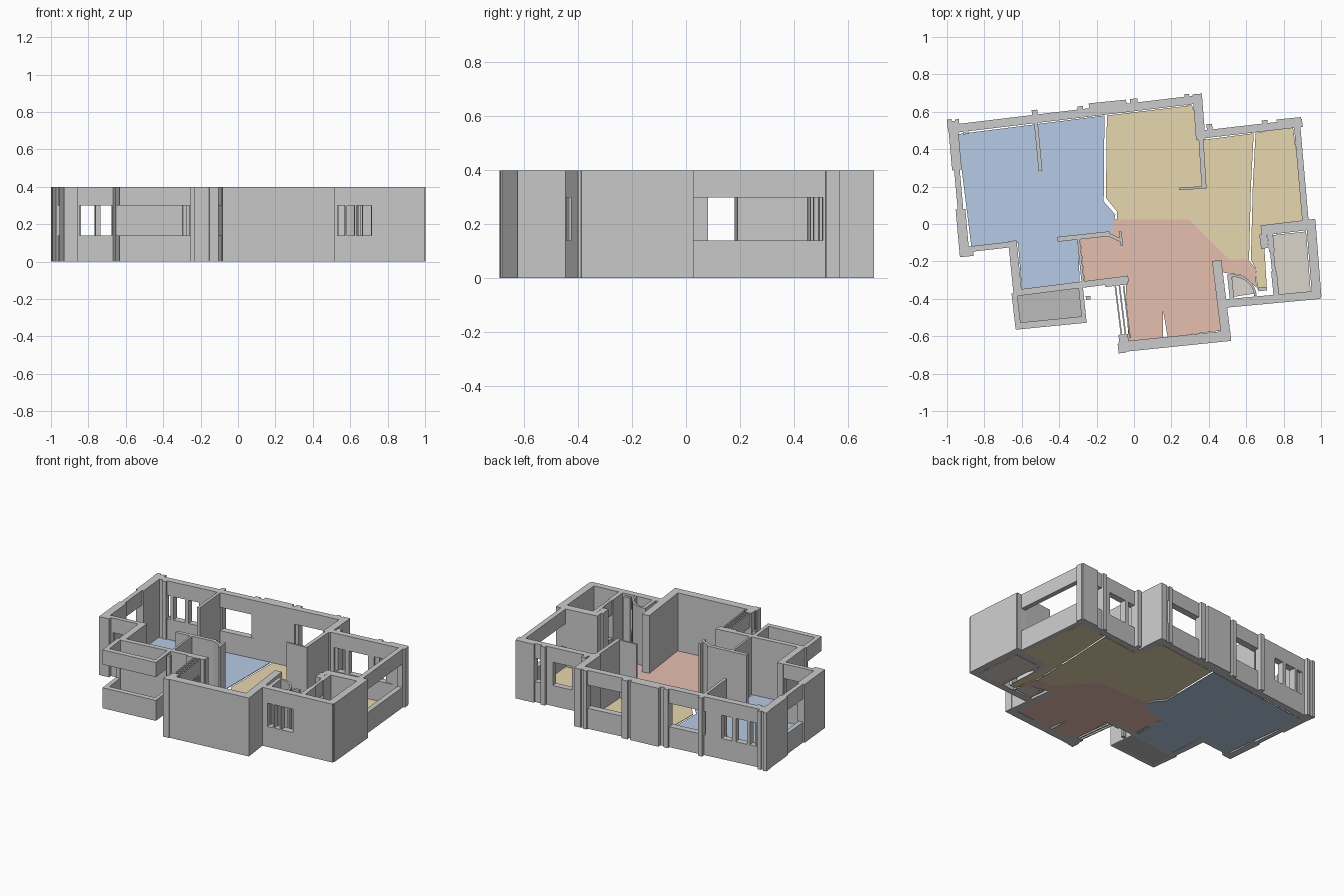
import bpy, bmesh, math
from mathutils import Vector

H, SILL, HEAD = 0.40, 0.14, 0.30


def finish(name, bm, mat=None):
    bmesh.ops.recalc_face_normals(bm, faces=bm.faces)
    me = bpy.data.meshes.new(name)
    bm.to_mesh(me)
    bm.free()
    ob = bpy.data.objects.new(name, me)
    bpy.context.collection.objects.link(ob)
    if mat:
        me.materials.append(mat)
    return ob


def prism(bm, pts, z0, z1):
    face = bm.faces.new([bm.verts.new((x, y, z0)) for x, y in pts])
    ext = bmesh.ops.extrude_face_region(bm, geom=[face], use_keep_orig=True)
    vs = [g for g in ext["geom"] if isinstance(g, bmesh.types.BMVert)]
    bmesh.ops.translate(bm, verts=vs, vec=(0, 0, z1 - z0))


def strip(bm, p, q, t, z0, z1):
    d = (q - p).normalized() * t / 2
    n = Vector((-d.y, d.x))
    prism(bm, [p - n, q - n, q + n, p + n], z0, z1)


def wall(name, p, q, t, gaps=(), ht=None):
    """Straight wall; gaps are window spans as fractions of its length."""
    bm = bmesh.new()
    p, q = Vector(p), Vector(q)
    pos = 0.0
    for a, b in gaps:
        if a > pos:
            strip(bm, p.lerp(q, pos), p.lerp(q, a), t, 0, H)
        for z0, z1 in ((0, SILL), (HEAD, H)):
            strip(bm, p.lerp(q, a), p.lerp(q, b), ht or t, z0, z1)
        pos = b
    if pos < 1:
        strip(bm, p.lerp(q, pos), q, t, 0, H)
    return finish(name, bm)


def floor(name, pts, color):
    mat = bpy.data.materials.new(name + "_colour")
    mat.diffuse_color = (*color, 1)
    bm = bmesh.new()
    prism(bm, pts, 0, 0.004)
    return finish(name, bm, mat)


# Room floors
BLUE, YELLOW = (0.47, 0.59, 0.78), (0.80, 0.68, 0.43)
RED, GREY, TAN = (0.79, 0.52, 0.43), (0.5, 0.5, 0.5), (0.70, 0.66, 0.60)
floor("blue_floor", [(-0.945, 0.48), (-0.158, 0.58), (-0.162, 0.12), (-0.10, 0.05),
                     (-0.12, -0.05), (-0.30, -0.07), (-0.29, -0.32), (-0.60, -0.355),
                     (-0.62, -0.10), (-0.87, -0.12)], BLUE)
floor("yellow_floor", [(-0.145, 0.58), (0.31, 0.635), (0.37, 0.45), (0.64, 0.485),
                       (0.625, 0.2), (0.615, -0.19), (0.51, -0.19), (0.295, 0.025),
                       (-0.09, 0.025), (-0.09, 0.065), (-0.15, 0.14)], YELLOW)
floor("east_yellow_floor", [(0.65, 0.487), (0.85, 0.52), (0.915, 0.015), (0.69, -0.01),
                            (0.71, -0.34), (0.66, -0.35), (0.65, -0.24), (0.625, -0.19),
                            (0.635, 0.2)], YELLOW)
floor("red_floor", [(-0.11, 0.025), (0.295, 0.025), (0.51, -0.19), (0.61, -0.19),
                    (0.65, -0.24), (0.655, -0.34), (0.58, -0.275), (0.48, -0.26),
                    (0.42, -0.20), (0.465, -0.57), (0.18, -0.605), (0.155, -0.46),
                    (0.155, -0.61), (-0.03, -0.63), (-0.045, -0.29), (-0.265, -0.31),
                    (-0.29, -0.07), (-0.12, -0.05)], RED)
floor("balcony_floor", [(-0.63, -0.38), (-0.28, -0.34), (-0.275, -0.51), (-0.61, -0.535)], GREY)
floor("store_floor", [(0.735, -0.06), (0.92, -0.04), (0.945, -0.37), (0.77, -0.39)], TAN)
floor("shaft_floor", [(0.525, -0.28), (0.59, -0.29), (0.635, -0.33), (0.655, -0.37),
                      (0.53, -0.39)], TAN)

# Outer walls, going round the plan
wall("back_wall", (-0.975, 0.508), (0.345, 0.667), 0.045,
     [(0.05, 0.085), (0.10, 0.16), (0.18, 0.235), (0.32, 0.53), (0.74, 0.97)])
wall("back_right_wall", (0.36, 0.478), (0.90, 0.54), 0.042,
     [(0.08, 0.22), (0.27, 0.52), (0.60, 0.84)])
wall("east_wall", (0.87, 0.55), (0.918, 0.0), 0.034, [(0.08, 0.96)])
wall("west_wall", (-0.970, 0.55), (-0.905, -0.175), 0.052, [(0.36, 0.65)], 0.03)
wall("southwest_wall", (-0.90, -0.137), (-0.645, -0.108), 0.03, [(0.2, 0.88)])
wall("west_return_wall", (-0.65, -0.09), (-0.622, -0.37), 0.045)
wall("balcony_back_wall", (-0.64, -0.37), (-0.03, -0.293), 0.034)
wall("balcony_left_rail", (-0.64, -0.37), (-0.618, -0.56), 0.03, [(0.1, 1)])
wall("balcony_front_rail", (-0.632, -0.547), (-0.255, -0.51), 0.036, [(0, 1)])
wall("balcony_right_rail", (-0.268, -0.50), (-0.285, -0.34), 0.024, [(0, 0.9)])
wall("south_wall", (-0.080, -0.658), (0.517, -0.597), 0.056)
wall("red_room_east_wall", (0.442, -0.195), (0.492, -0.60), 0.05)
wall("southeast_wall", (0.49, -0.425), (0.995, -0.378), 0.045, [(0.08, 0.16), (0.18, 0.26), (0.28, 0.44)])
wall("store_east_wall", (0.945, 0.02), (0.977, -0.39), 0.05)
wall("store_north_wall", (0.68, -0.035), (0.97, 0.0), 0.055)
wall("store_north_stub", (0.69, -0.055), (0.70, -0.13), 0.04)
wall("store_west_wall", (0.725, -0.03), (0.762, -0.39), 0.03, [(0.33, 0.62)], 0.02)
wall("middle_step_wall", (0.338, 0.695), (0.357, 0.45), 0.05)

# Slatted window beside the red room
for i in range(3):
    x = -0.10 + 0.022 * i
    wall(f"window_slat_{i}", (x, -0.33), (x + 0.035, -0.61), 0.008, [(0.08, 0.92)])
wall("slat_window_end", (-0.155, -0.325), (-0.035, -0.31), 0.025)

# Inner partitions
wall("blue_room_partition", (-0.525, 0.55), (-0.50, 0.285), 0.02)
wall("yellow_room_partition", (0.358, 0.46), (0.375, 0.19), 0.026)
wall("yellow_room_return", (0.24, 0.187), (0.385, 0.197), 0.013)
wall("hall_partition", (-0.41, -0.082), (-0.13, -0.052), 0.026)
wall("hall_partition_end", (-0.14, -0.055), (-0.065, -0.09), 0.018)
wall("hall_partition_cap", (-0.075, -0.04), (-0.065, -0.115), 0.014)
wall("red_room_west_wall", (-0.297, -0.08), (-0.272, -0.33), 0.014)
wall("shaft_wall", (0.51, -0.27), (0.525, -0.41), 0.024)
wall("entry_jamb", (0.665, -0.35), (0.71, -0.345), 0.02)

# Curved shaft wall
bm = bmesh.new()
arc = [math.radians(12 * i) for i in range(9)]
outer = [(0.53 + 0.125 * math.cos(a), -0.385 + 0.115 * math.sin(a)) for a in arc]
inner = [(0.53 + 0.112 * math.cos(a), -0.385 + 0.102 * math.sin(a)) for a in arc]
prism(bm, outer + inner[::-1], 0, H)
finish("curved_shaft_wall", bm)

# Pilasters along the walls: x, y, width, depth
PIERS = [(-0.985, 0.53, 0.025, 0.06), (-0.945, 0.535, 0.022, 0.05), (-0.90, 0.50, 0.03, 0.04),
         (-0.53, 0.585, 0.03, 0.05), (-0.285, 0.60, 0.03, 0.06), (-0.14, 0.63, 0.20, 0.05),
         (0.00, 0.645, 0.04, 0.05), (0.285, 0.665, 0.025, 0.06), (0.34, 0.665, 0.045, 0.06),
         (0.405, 0.505, 0.03, 0.06), (0.70, 0.53, 0.03, 0.05), (0.83, 0.54, 0.13, 0.05),
         (-0.885, -0.15, 0.05, 0.045), (-0.245, -0.395, 0.025, 0.02),
         (-0.065, -0.665, 0.04, 0.05), (-0.055, -0.62, 0.05, 0.06)]
for i, (x, y, w, d) in enumerate(PIERS):
    wall(f"pilaster_{i}", (x - w / 2, y - w * 0.05), (x + w / 2, y + w * 0.05), d)
